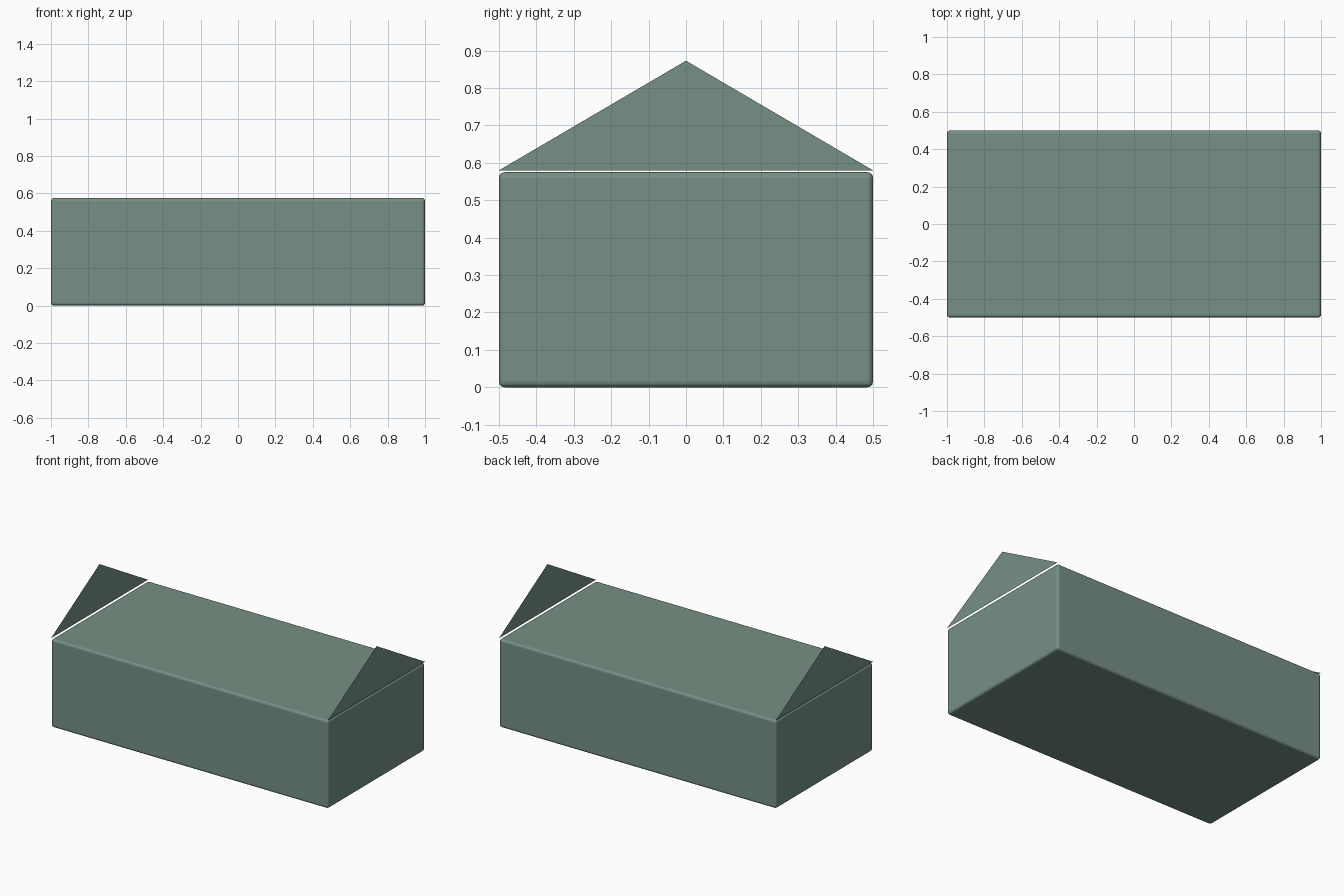
import bpy
import bmesh

cube = bpy.data.objects.get("Cube")
if cube:
    bpy.data.objects.remove(cube, do_unlink=True)

LENGTH, DEPTH, WALL_TOP = 2.0, 1.0, 0.575
EAVES, RIDGE = 0.58, 0.873

# Single grey-green colour
green = bpy.data.materials.new("grey_green")
green.use_nodes = True
colour = (0.18, 0.28, 0.23, 1)
green.diffuse_color = colour
green.node_tree.nodes["Principled BSDF"].inputs["Base Color"].default_value = colour


def add_object(name, bm):
    mesh = bpy.data.meshes.new(name)
    bm.to_mesh(mesh)
    bm.free()
    mesh.materials.append(green)
    obj = bpy.data.objects.new(name, mesh)
    bpy.context.collection.objects.link(obj)
    return obj


# Main block with softly rounded edges
bm = bmesh.new()
bmesh.ops.create_cube(bm, size=1)
bmesh.ops.scale(bm, vec=(LENGTH, DEPTH, WALL_TOP), verts=bm.verts)
bmesh.ops.translate(bm, vec=(0, 0, WALL_TOP / 2), verts=bm.verts)
body = add_object("main_block", bm)
bevel = body.modifiers.new("rounded_edges", "BEVEL")
bevel.width = 0.015
bevel.segments = 3

# Thin triangular gable standing over each end wall
for side, name in ((1, "left_gable"), (-1, "right_gable")):
    bm = bmesh.new()
    x = side * LENGTH / 2
    corners = [(x, -side * DEPTH / 2, EAVES), (x, side * DEPTH / 2, EAVES), (x, 0, RIDGE)]
    bm.faces.new([bm.verts.new(c) for c in corners])
    add_object(name, bm)
